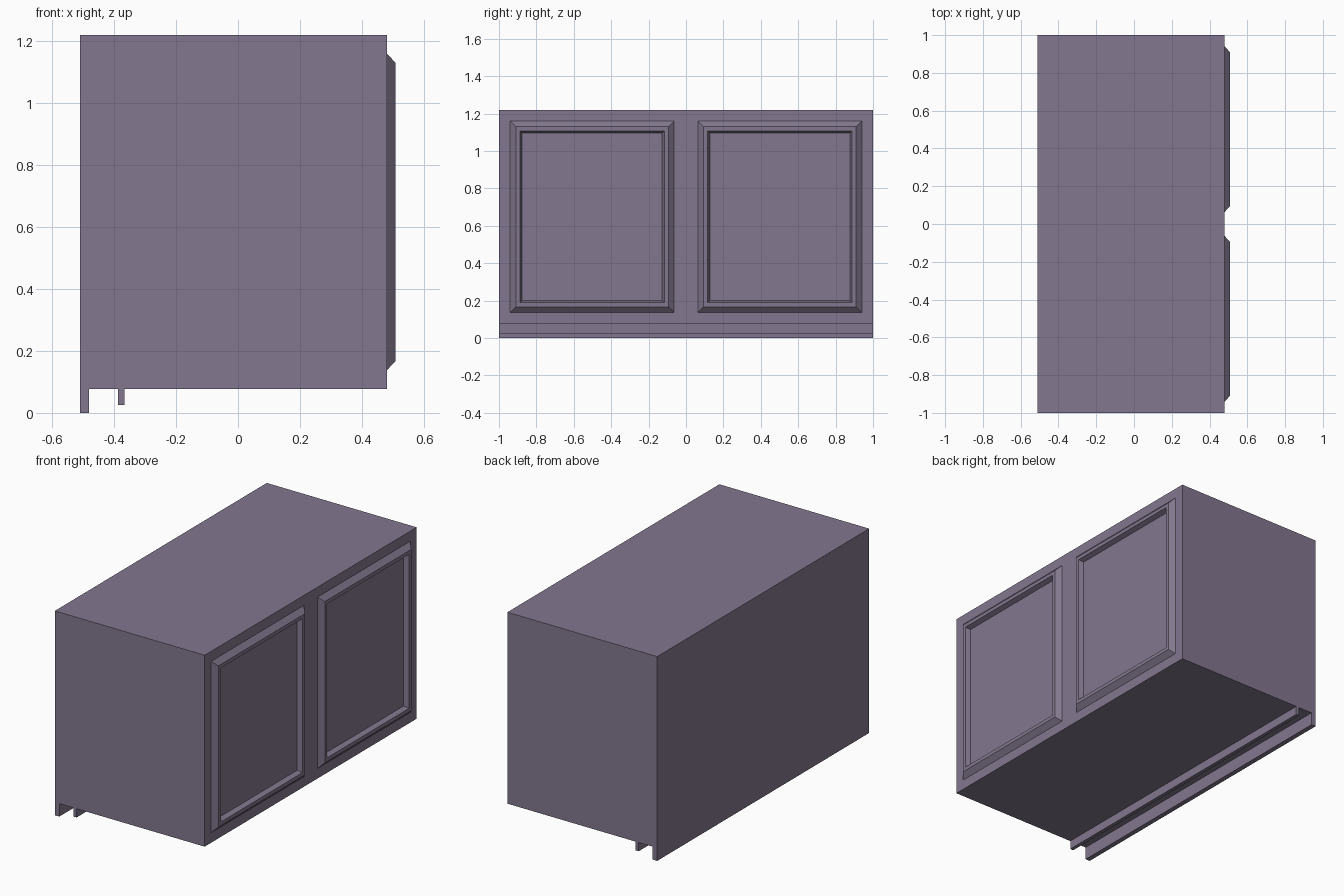
import bpy
import bmesh

cube = bpy.data.objects.get("Cube")
if cube:
    bpy.data.objects.remove(cube, do_unlink=True)

# One muted purple paint for the whole cabinet
paint = bpy.data.materials.new("muted purple")
paint.use_nodes = True
colour = (0.225, 0.186, 0.273, 1)
paint.diffuse_color = colour
paint.node_tree.nodes["Principled BSDF"].inputs["Base Color"].default_value = colour


def add_object(name, bm):
    bmesh.ops.recalc_face_normals(bm, faces=bm.faces)
    mesh = bpy.data.meshes.new(name)
    bm.to_mesh(mesh)
    bm.free()
    mesh.materials.append(paint)
    obj = bpy.data.objects.new(name, mesh)
    bpy.context.collection.objects.link(obj)


def extrude_profile(name, profile):
    """Extrude an x-z outline along the full depth."""
    bm = bmesh.new()
    face = bm.faces.new([bm.verts.new((x, -1, z)) for x, z in profile])
    ext = bmesh.ops.extrude_face_region(bm, geom=[face])
    moved = [v for v in ext["geom"] if isinstance(v, bmesh.types.BMVert)]
    bmesh.ops.translate(bm, verts=moved, vec=(0, 2, 0))
    add_object(name, bm)


def moulding(name, y0, y1, z0, z1, steps):
    """Rectangular moulding swept as nested loops of (inset, x)."""
    bm = bmesh.new()
    loops = []
    for d, x in steps:
        corners = ((y0 + d, z0 + d), (y1 - d, z0 + d), (y1 - d, z1 - d), (y0 + d, z1 - d))
        loops.append([bm.verts.new((x, y, z)) for y, z in corners])
    loops.append(loops[0])
    for a, b in zip(loops, loops[1:]):
        for i in range(4):
            j = (i + 1) % 4
            bm.faces.new((a[i], a[j], b[j], b[i]))
    add_object(name, bm)


# Cabinet body with its hanging back lip, and the rail beside it
extrude_profile("cabinet_body", [(-0.51, 0), (-0.48, 0), (-0.48, 0.077), (0.48, 0.077),
                                 (0.48, 1.22), (-0.51, 1.22)])
extrude_profile("bottom_rail", [(-0.388, 0.025), (-0.366, 0.025), (-0.366, 0.08), (-0.388, 0.08)])

# Pair of raised panel mouldings: bevel out, flat top, steep inner edge
steps = [(0, 0.48), (0.03, 0.508), (0.052, 0.508), (0.063, 0.48)]
moulding("panel_moulding_front", -0.94, -0.064, 0.137, 1.16, steps)
moulding("panel_moulding_back", 0.064, 0.94, 0.137, 1.16, steps)
